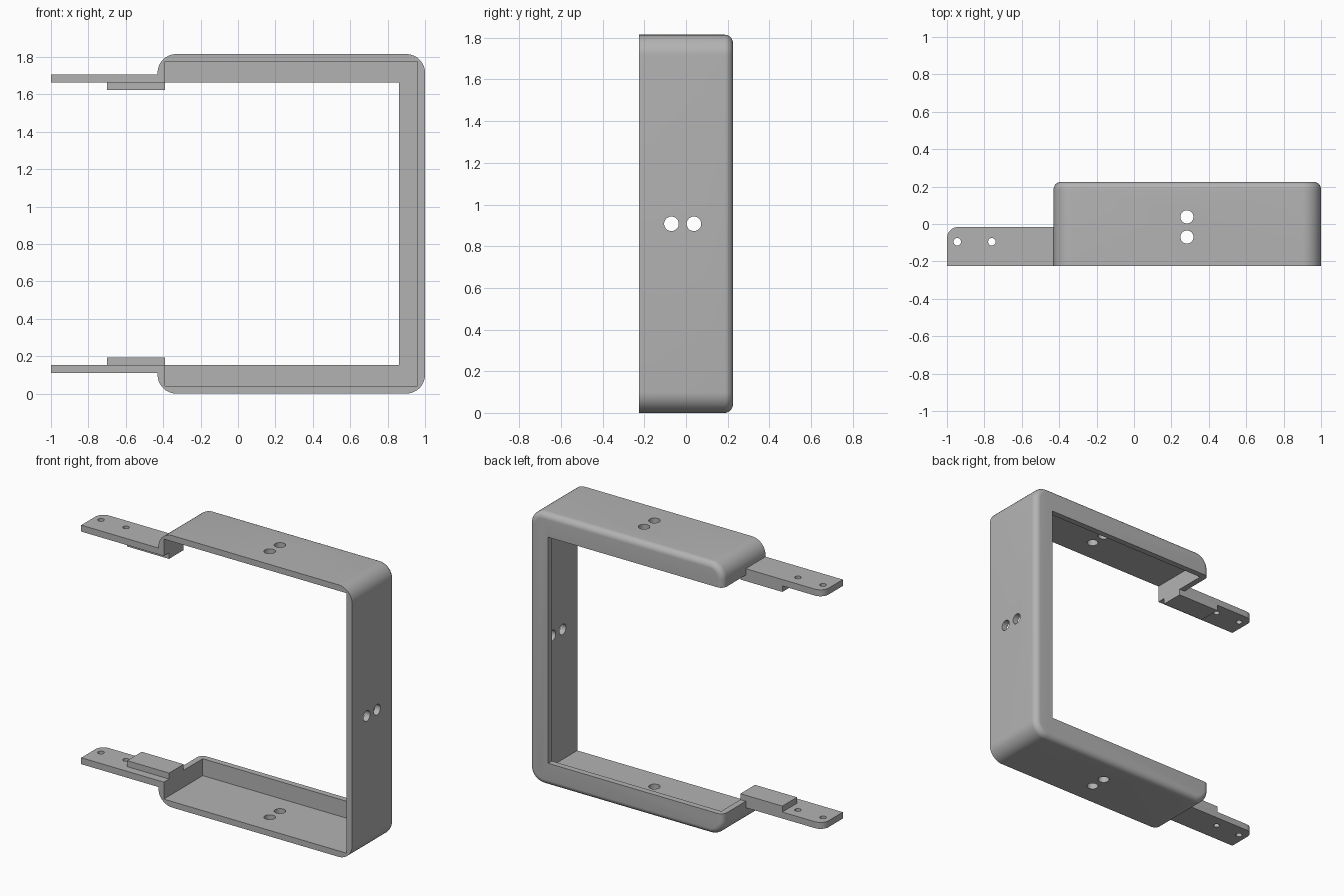
import bpy, bmesh, math
from mathutils import Matrix, Vector

if "Cube" in bpy.data.objects:
    bpy.data.objects.remove(bpy.data.objects["Cube"])

H = 1.815            # overall height
LEFT, RIGHT = -0.43, 1.0
FRONT, BACK = -0.225, 0.225
WALL = 0.04
LIP = 0.153          # height of the arm's inner rim
CORNER = 0.1

grey = bpy.data.materials.new("bracket_grey")
grey.use_nodes = True
grey.diffuse_color = (0.45, 0.45, 0.45, 1)
grey.node_tree.nodes["Principled BSDF"].inputs["Base Color"].default_value = (0.45, 0.45, 0.45, 1)


def arc(cx, cy, r, start, steps=10):
    """Quarter circle, counter-clockwise from the start angle in degrees."""
    angles = [math.radians(start + 90 * i / steps) for i in range(steps + 1)]
    return [(cx + r * math.cos(a), cy + r * math.sin(a)) for a in angles]


def loft(name, rings):
    """Solid through matching closed rings of 3D points."""
    bm = bmesh.new()
    loops = [[bm.verts.new(p) for p in ring] for ring in rings]
    n = len(loops[0])
    for a, b in zip(loops, loops[1:]):
        for i in range(n):
            j = (i + 1) % n
            bm.faces.new((a[i], a[j], b[j], b[i]))
    bm.faces.new(loops[0])
    bm.faces.new(loops[-1])
    bmesh.ops.recalc_face_normals(bm, faces=bm.faces)
    mesh = bpy.data.meshes.new(name)
    bm.to_mesh(mesh)
    bm.free()
    mesh.materials.append(grey)
    ob = bpy.data.objects.new(name, mesh)
    bpy.context.collection.objects.link(ob)
    return ob


def box(name, x0, x1, y0, y1, z0, z1):
    outline = [(x0, y0), (x1, y0), (x1, y1), (x0, y1)]
    return loft(name, [[(x, y, z) for x, y in outline] for z in (z0, z1)])


def cylinder(centre, axis, r, length):
    bm = bmesh.new()
    turn = Vector(axis).to_track_quat('Z', 'Y').to_matrix().to_4x4()
    bmesh.ops.create_cone(bm, cap_ends=True, segments=32, radius1=r, radius2=r,
                          depth=length, matrix=Matrix.Translation(centre) @ turn)
    mesh = bpy.data.meshes.new("hole_cutter")
    bm.to_mesh(mesh)
    bm.free()
    ob = bpy.data.objects.new("hole_cutter", mesh)
    bpy.context.collection.objects.link(ob)
    return ob


def select(ob):
    bpy.ops.object.select_all(action='DESELECT')
    ob.select_set(True)
    bpy.context.view_layer.objects.active = ob


def cut(ob, cutter):
    cutter.hide_render = True
    select(ob)
    mod = ob.modifiers.new("cut", 'BOOLEAN')
    mod.operation, mod.solver, mod.object = 'DIFFERENCE', 'EXACT', cutter
    bpy.ops.object.modifier_apply(modifier=mod.name)
    bpy.data.objects.remove(cutter)


def smooth(ob):
    select(ob)
    bpy.ops.object.shade_smooth_by_angle(angle=math.radians(30))


def c_outline(inset):
    """C profile in x and z whose outer edge is pulled in by the inset."""
    r = CORNER - inset
    lo, hi = CORNER, H - CORNER
    xl, xr = LEFT + CORNER, RIGHT - CORNER
    return ([(LEFT + inset, LIP)] + arc(xl, lo, r, 180) + arc(xr, lo, r, 270)
            + arc(xr, hi, r, 0) + arc(xl, hi, r, 90)
            + [(LEFT + inset, H - LIP), (0.86, H - LIP), (0.86, LIP)])


# Frame: C-shaped tray with a rounded back edge
stations = [(0, FRONT)]
for i in range(9):
    a = math.radians(90 * i / 8)
    stations.append((WALL * (1 - math.cos(a)), BACK - WALL + WALL * math.sin(a)))
frame = loft("c_frame", [[(x, y, z) for x, z in c_outline(s)] for s, y in stations])

# Open the front, leaving thin outer walls and the back flange
cut(frame, box("cavity_cutter", LEFT + WALL, RIGHT - WALL, -0.5, BACK - WALL, WALL, H - WALL))

# Screw hole pairs through each outer wall
for y in (-0.07, 0.038):
    cut(frame, cylinder((0.283, y, H / 2), (0, 0, 1), 0.035, 3))
    cut(frame, cylinder((RIGHT, y, H / 2), (1, 0, 0), 0.035, 0.4))
smooth(frame)

# Mounting tabs and their stop blocks, lower and upper
TAB_BACK = -0.016
tab_outline = [(-1, FRONT), (LEFT + 0.01, FRONT), (LEFT + 0.01, TAB_BACK)]
tab_outline += arc(-0.94, TAB_BACK - 0.06, 0.06, 90)
for side, flip in (("lower", False), ("upper", True)):
    def level(z):
        return H - z if flip else z
    tab = loft(side + "_tab", [[(x, y, level(z)) for x, y in tab_outline] for z in (0.11, LIP)])
    for x in (-0.945, -0.76):
        cut(tab, cylinder((x, -0.095, level(0.13)), (0, 0, 1), 0.02, 0.2))
    smooth(tab)
    z0, z1 = sorted((level(LIP), level(0.193)))
    box(side + "_stop_block", -0.7, LEFT + WALL, -0.17, TAB_BACK, z0, z1)
